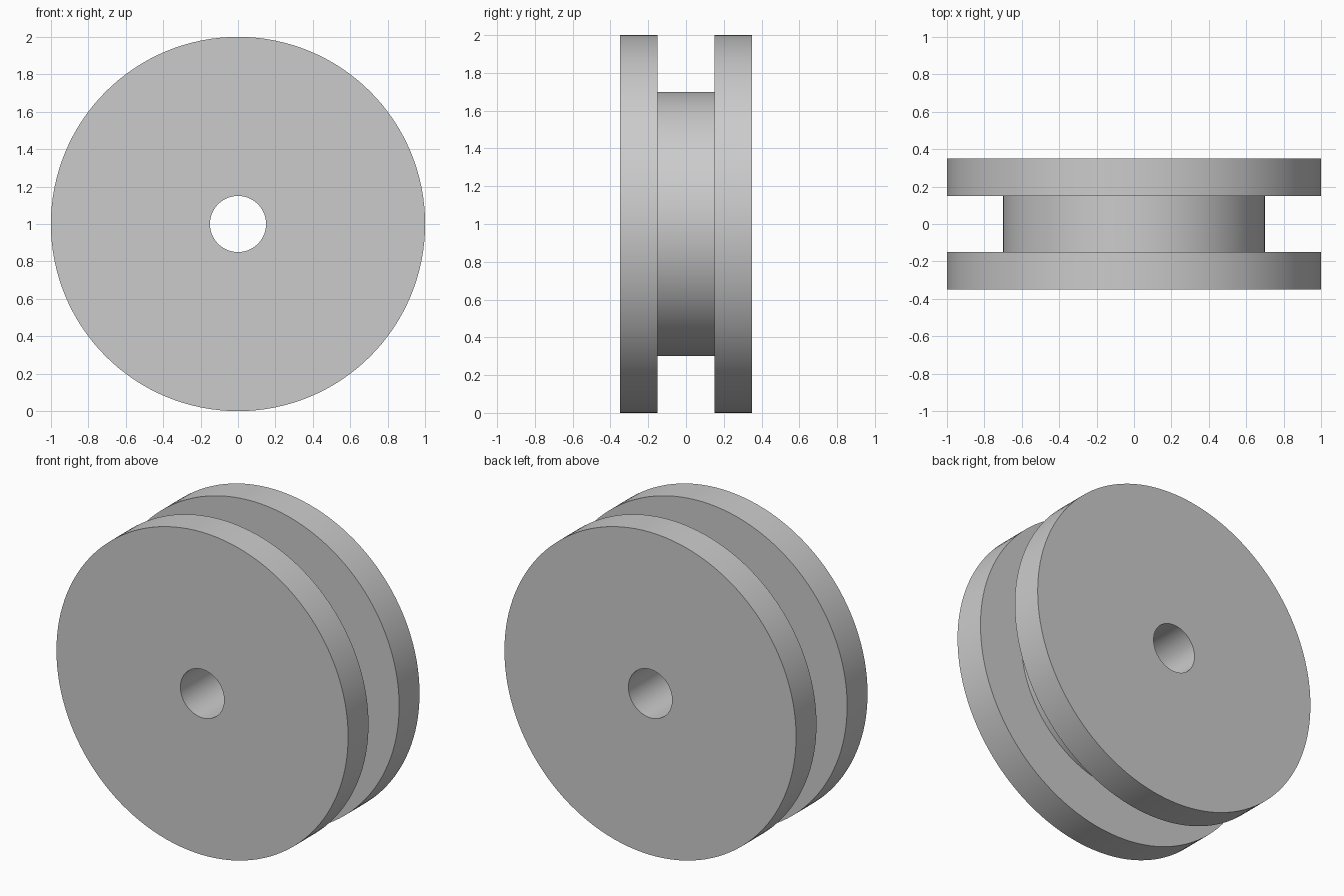
import bpy
import bmesh
from math import pi, radians
from mathutils import Vector

cube = bpy.data.objects.get("Cube")
if cube:
    bpy.data.objects.remove(cube, do_unlink=True)

SEGMENTS = 128
RIM, CORE, BORE = 1.0, 0.7, 0.15      # radii
HALF_WIDTH, HALF_GROOVE = 0.35, 0.15  # distances along the axle

grey = bpy.data.materials.new("plain grey")
grey.use_nodes = True
colour = (0.6, 0.6, 0.6, 1)
grey.diffuse_color = colour
grey.node_tree.nodes["Principled BSDF"].inputs["Base Color"].default_value = colour

# Half of the cross-section as (radius, y), mirrored to close the loop
half = [(BORE, HALF_WIDTH), (RIM, HALF_WIDTH), (RIM, HALF_GROOVE), (CORE, HALF_GROOVE)]
profile = half + [(r, -y) for r, y in reversed(half)]

# Turn the cross-section around the axle
bm = bmesh.new()
verts = [bm.verts.new((r, y, 0)) for r, y in profile]
edges = [bm.edges.new((v, verts[(i + 1) % len(verts)])) for i, v in enumerate(verts)]
bmesh.ops.spin(bm, geom=verts + edges, cent=Vector(), axis=(0, 1, 0),
               angle=2 * pi, steps=SEGMENTS, use_merge=True)
bmesh.ops.remove_doubles(bm, verts=bm.verts, dist=0.0001)
bmesh.ops.recalc_face_normals(bm, faces=bm.faces)
mesh = bpy.data.meshes.new("grooved_wheel")
bm.to_mesh(mesh)
bm.free()
mesh.materials.append(grey)

wheel = bpy.data.objects.new("grooved_wheel", mesh)
wheel.location.z = RIM
bpy.context.collection.objects.link(wheel)

# Smooth round walls, sharp rims
bpy.ops.object.select_all(action="DESELECT")
wheel.select_set(True)
bpy.context.view_layer.objects.active = wheel
bpy.ops.object.shade_smooth_by_angle(angle=radians(30))
